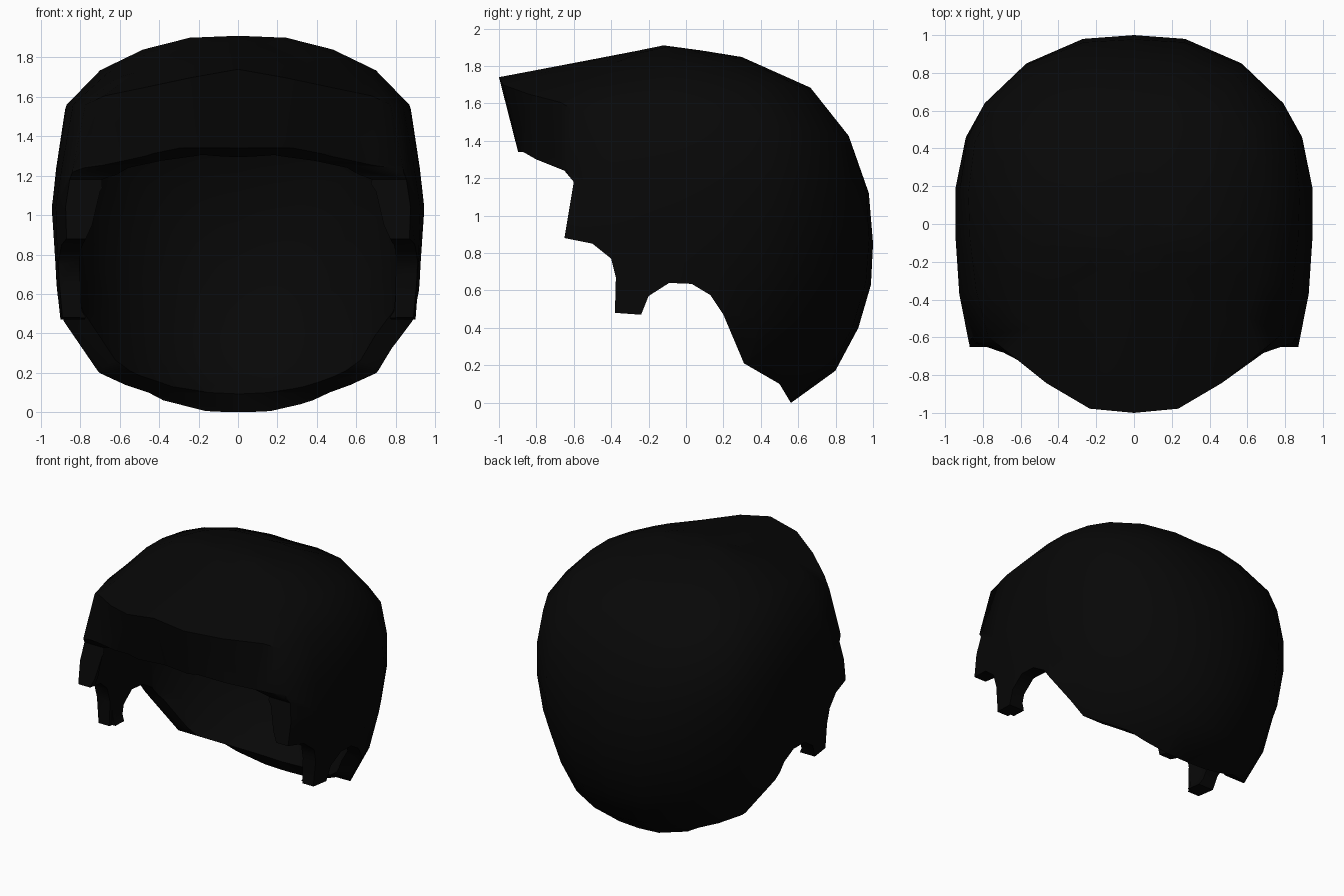
import bpy, bmesh

cube = bpy.data.objects.get("Cube")
if cube:
    bpy.data.objects.remove(cube, do_unlink=True)

black = bpy.data.materials.new("soft black")
black.use_nodes = True
black.diffuse_color = (0.0022, 0.0022, 0.0022, 1)
black.node_tree.nodes["Principled BSDF"].inputs["Base Color"].default_value = (0.0022, 0.0022, 0.0022, 1)

CY, TOP = -0.12, 1.91
# profiles from crown to hem: (share of plan radius, height)
BACK = [(.18, 1.88), (.36, 1.85), (.70, 1.68), (.885, 1.42), (.98, 1.12),
        (1, .85), (.99, .63), (.93, .4), (.82, .17), (.61, 0)]
QUARTER = [(.22, 1.885), (.46, 1.84), (.77, 1.70), (.96, 1.45), (1, 1.2),
           (1, .98), (.96, .7), (.88, .44), (.78, .2), (.6, 0)]
SIDE = [(.26, 1.9), (.51, 1.84), (.74, 1.735), (.92, 1.56), (.97, 1.25),
        (1, 1.04), (.98, .75), (.965, .47), (.8, .2), (.6, 0)]
CORNER = [(.24, 1.87), (.48, 1.8), (.70, 1.7), (.89, 1.56), (.96, 1.25),
          (1, 1.04), (1, .75), (.965, .47), (.78, .2), (.6, 0)]
FRONT = [(.15, 1.882), (.45, 1.832), (.73, 1.785), (1, 1.74), (.85, 1.33),
         (.82, 1.04), (.8, .75), (.8, .47), (.7, .2), (.6, 0)]
# half outline from above, back to front: x, y, two profiles and the share of the second
PLAN = [(0, 1, QUARTER, BACK, 1), (.27, .98, QUARTER, BACK, .8), (.57, .85, QUARTER, BACK, .35),
        (.79, .64, SIDE, QUARTER, 1), (.89, .46, SIDE, QUARTER, .7), (.945, .19, SIDE, QUARTER, .2),
        (.945, -.07, SIDE, CORNER, 0), (.925, -.37, SIDE, CORNER, .5), (.87, -.65, SIDE, CORNER, 1),
        (.74, -.72, CORNER, FRONT, .25), (.49, -.885, CORNER, FRONT, .5),
        (.24, -1, CORNER, FRONT, .77), (0, -1, CORNER, FRONT, 1)]


def new_object(name, bm):
    bmesh.ops.recalc_face_normals(bm, faces=bm.faces[:])
    mesh = bpy.data.meshes.new(name)
    bm.to_mesh(mesh)
    bm.free()
    obj = bpy.data.objects.new(name, mesh)
    bpy.context.collection.objects.link(obj)
    mesh.materials.append(black)
    return obj


def dome(name, scale=1.0, squash=1.0):
    """Closed dome lofted along meridians; scale and squash make the cavity."""
    bm = bmesh.new()
    cols = PLAN + [(-x, y, p, q, w) for x, y, p, q, w in PLAN[-2:0:-1]]
    height = lambda z: 1 + (z - 1) * squash
    rings = []
    for row in range(len(SIDE)):
        ring = []
        for x, y, p, q, w in cols:
            r, z = (p[row][k] * (1 - w) + q[row][k] * w for k in (0, 1))
            ring.append(bm.verts.new((x * r * scale, CY + (y - CY) * r * scale, height(z))))
        rings.append(ring)
    n = len(cols)
    crown = bm.verts.new((0, CY, height(TOP)))
    hem = bm.verts.new((0, CY, height(0)))
    for i in range(n):
        j = (i + 1) % n
        bm.faces.new((crown, rings[0][i], rings[0][j]))
        bm.faces.new((hem, rings[-1][j], rings[-1][i]))
        for a, c in zip(rings, rings[1:]):
            bm.faces.new((a[i], c[i], c[j], a[j]))
    return new_object(name, bm)


def prism(name, start, sweep):
    """Outline swept along a vector."""
    bm = bmesh.new()
    face = bm.faces.new([bm.verts.new(p) for p in start])
    moved = bmesh.ops.extrude_face_region(bm, geom=[face])["geom"]
    bmesh.ops.translate(bm, vec=sweep, verts=[v for v in moved if isinstance(v, bmesh.types.BMVert)])
    return new_object(name, bm)


def cut(obj, cutter, operation):
    cutter.hide_render = True
    mod = obj.modifiers.new("cut", "BOOLEAN")
    mod.operation, mod.solver, mod.object = operation, "EXACT", cutter
    bpy.context.view_layer.objects.active = obj
    bpy.ops.object.modifier_apply(modifier=mod.name)
    bpy.data.objects.remove(cutter, do_unlink=True)


hair = dome("hair")

# hairline seen from the side: fringe, sideburn, ear arch and nape
HAIRLINE = [(-1.2, 2.1), (-1.2, 1.34), (-.87, 1.34), (-.8, 1.3), (-.7, 1.26), (-.65, 1.24), (-.6, 1.18),
            (-.65, .88), (-.5, .85), (-.4, .77), (-.375, .67), (-.38, .48), (-.24, .47), (-.2, .57),
            (-.09, .64), (.03, .635), (.13, .575), (.2, .47), (.31, .21), (.5, .1), (.56, 0),
            (.57, -.2), (1.2, -.2), (1.2, 2.1)]
cut(hair, prism("hairline_cutter", [(-1.2, y, z) for y, z in HAIRLINE], (2.4, 0, 0)), "INTERSECT")

# hollow for the head
cut(hair, dome("head_cutter", .89, .92), "DIFFERENCE")

# face opening with rounded upper corners
FACE = [(.8, -.1), (.8, .82), (.74, .95), (.7, 1.12), (.66, 1.18), (.58, 1.22), (.3, 1.27)]
FACE = FACE + [(-x, z) for x, z in reversed(FACE)]
cut(hair, prism("face_cutter", [(x, -1.1, z) for x, z in FACE], (0, .75, 0)), "DIFFERENCE")

bpy.ops.object.select_all(action="DESELECT")
hair.select_set(True)
bpy.context.view_layer.objects.active = hair
bpy.ops.object.shade_smooth_by_angle(angle=0.85)
